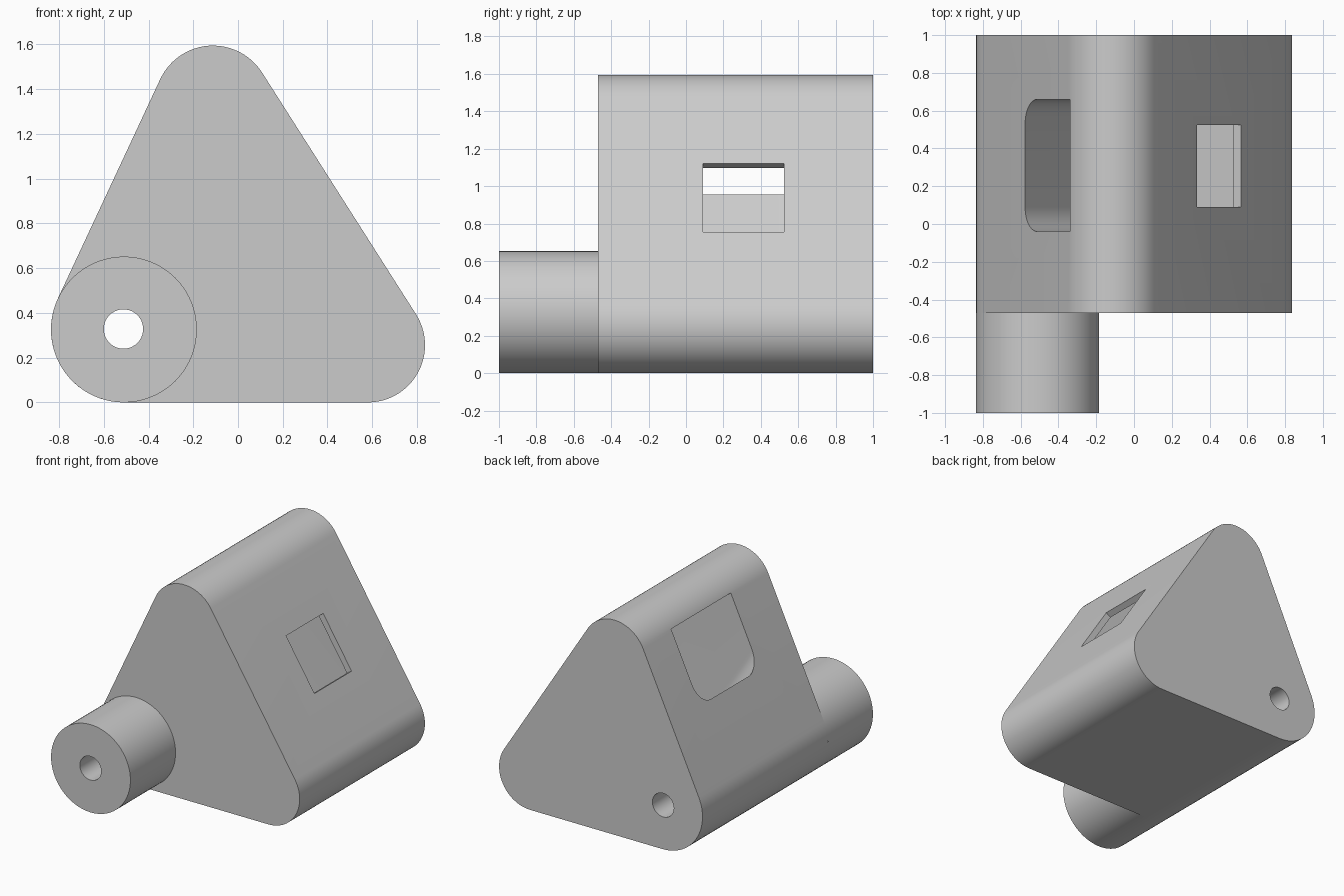
import bpy, bmesh, math
from mathutils import Vector

if "Cube" in bpy.data.objects:
    bpy.data.objects.remove(bpy.data.objects["Cube"])

grey = bpy.data.materials.new("plain grey")
grey.diffuse_color = (0.6, 0.6, 0.6, 1)
grey.use_nodes = True
grey.node_tree.nodes["Principled BSDF"].inputs["Base Color"].default_value = grey.diffuse_color

# corner circles of the body section: x, z, radius (counter-clockwise)
LEFT, RIGHT, TOP = (-0.51, 0.326, 0.326), (0.58, 0.256, 0.256), (-0.112, 1.335, 0.26)
BODY_FRONT = -0.47


def prism(name, bottom, top):
    """Solid between two matching loops of points."""
    bm = bmesh.new()
    a = [bm.verts.new(p) for p in bottom]
    b = [bm.verts.new(p) for p in top]
    bm.faces.new(a)
    bm.faces.new(b[::-1])
    n = len(a)
    for i in range(n):
        bm.faces.new((a[i], b[i], b[(i + 1) % n], a[(i + 1) % n]))
    bmesh.ops.recalc_face_normals(bm, faces=bm.faces)
    me = bpy.data.meshes.new(name)
    bm.to_mesh(me)
    bm.free()
    ob = bpy.data.objects.new(name, me)
    bpy.context.collection.objects.link(ob)
    ob.data.materials.append(grey)
    return ob


def along_y(name, pts, y0, y1):
    return prism(name, [(x, y0, z) for x, z in pts], [(x, y1, z) for x, z in pts])


def circle(cx, cz, r, n):
    return [(cx + r * math.cos(2 * math.pi * i / n), cz + r * math.sin(2 * math.pi * i / n))
            for i in range(n)]


def tangent_angle(a, b):
    """Direction of the outward normal of the outer tangent from a to b."""
    dx, dz = b[0] - a[0], b[1] - a[1]
    return math.atan2(dz, dx) - math.acos((a[2] - b[2]) / math.hypot(dx, dz))


def hull(circles, steps=24):
    pts = []
    for i, c in enumerate(circles):
        a0 = tangent_angle(circles[i - 1], c)
        a1 = tangent_angle(c, circles[(i + 1) % len(circles)])
        sweep = (a1 - a0) % (2 * math.pi)
        for k in range(steps + 1):
            a = a0 + sweep * k / steps
            pts.append((c[0] + c[2] * math.cos(a), c[1] + c[2] * math.sin(a)))
    return pts


def cut(ob, cutter):
    m = ob.modifiers.new("cut", 'BOOLEAN')
    m.operation, m.solver, m.object = 'DIFFERENCE', 'EXACT', cutter
    bpy.context.view_layer.objects.active = ob
    bpy.ops.object.modifier_apply(modifier=m.name)


# rounded triangular body and round boss
body = along_y("body", hull([LEFT, RIGHT, TOP]), BODY_FRONT, 1.0)
boss = along_y("boss", circle(*LEFT, 72), -1.0, BODY_FRONT)

# frame of the right slope: n points out of it, s runs up along it
ang = tangent_angle(RIGHT, TOP)
nx, nz = math.cos(ang), math.sin(ang)
face_n = RIGHT[0] * nx + RIGHT[1] * nz + RIGHT[2]


def sloped(n, s, y):
    return Vector((n * nx - s * nz, y, n * nz + s * nx))


# pocket section, rounded along its two deep edges
lo, hi, y0, y1, r = 0.026, face_n - 0.046, -0.04, 0.66, 0.13
section = [(y0, hi)]
for cy, start in ((y0 + r, math.pi), (y1 - r, 1.5 * math.pi)):
    for k in range(13):
        a = start + k * math.pi / 24
        section.append((cy + r * math.cos(a), lo + r + r * math.sin(a)))
section.append((y1, hi))
ceiling = 1.46
pocket = prism("pocket_cutter", [sloped(n, 0.2, y) for y, n in section],
               [sloped(n, (ceiling - n * nz) / nx, y) for y, n in section])

# window through the thin wall of the right slope
rect = [(0.09, 0.333), (0.525, 0.333), (0.525, 0.767), (0.09, 0.767)]
window = prism("window_cutter", [sloped(face_n - 0.1, s, y) for y, s in rect],
               [sloped(face_n + 0.1, s, y) for y, s in rect])

# bore through boss and body
bore = along_y("bore_cutter", circle(-0.512, 0.328, 0.088, 40), -1.2, 1.2)

for cutter in (pocket, window, bore):
    cut(body, cutter)
cut(boss, bore)
for cutter in (pocket, window, bore):
    bpy.data.objects.remove(cutter)

# drop the hidden joint face of the boss
bm = bmesh.new()
bm.from_mesh(boss.data)
hidden = [f for f in bm.faces if all(abs(v.co.y - BODY_FRONT) < 1e-4 for v in f.verts)]
bmesh.ops.delete(bm, geom=hidden, context='FACES')
bm.to_mesh(boss.data)
bm.free()

for ob in (body, boss):
    bpy.ops.object.select_all(action='DESELECT')
    ob.select_set(True)
    bpy.context.view_layer.objects.active = ob
    bpy.ops.object.shade_smooth_by_angle(angle=math.radians(30))
